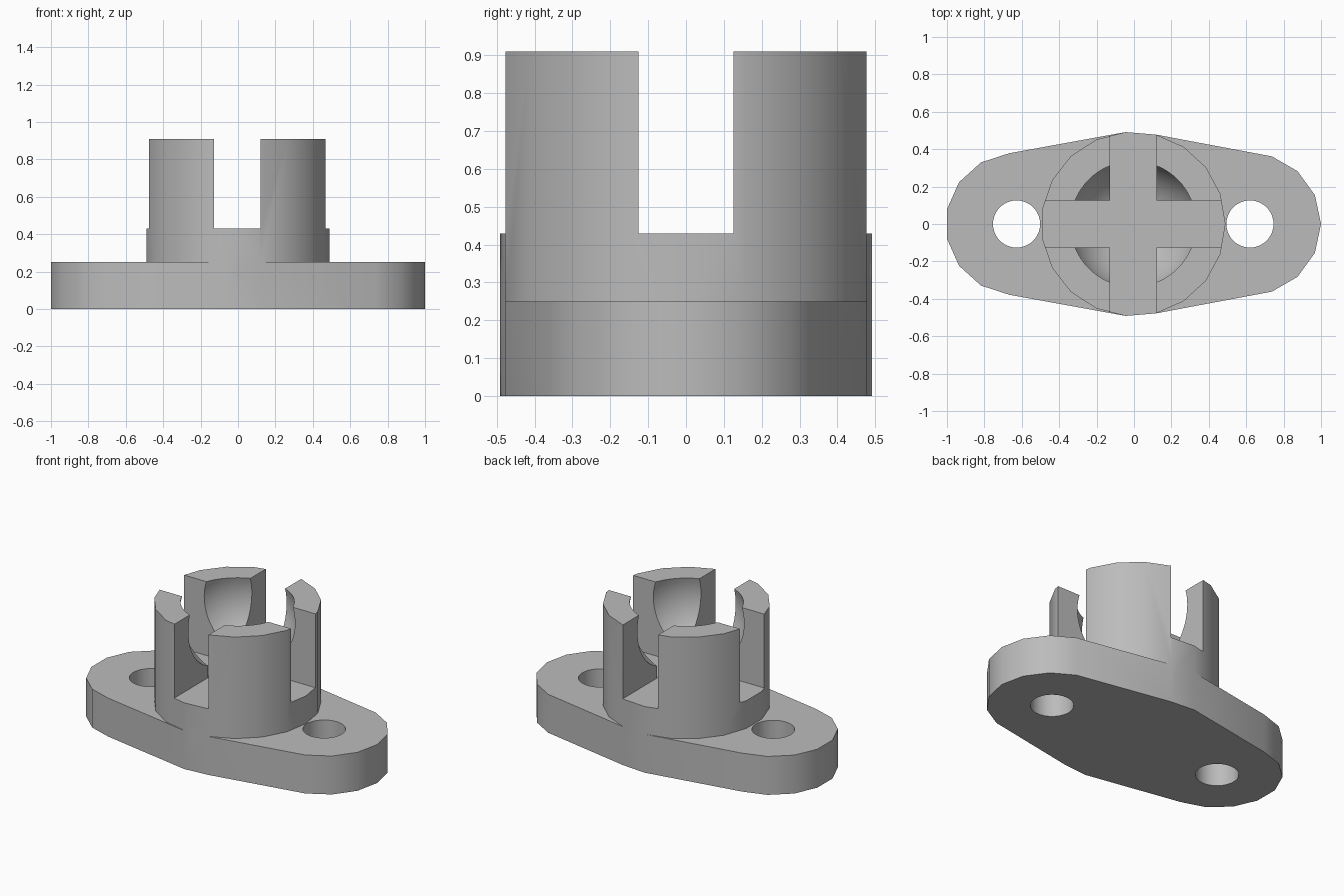
import bpy
import bmesh
import math
from mathutils import Matrix, Vector

if "Cube" in bpy.data.objects:
    bpy.data.objects.remove(bpy.data.objects["Cube"], do_unlink=True)

# Main dimensions
CX = -0.004
HOLE_OFFSET = 0.624
BASE_H, FLOOR_H, TOP_H = 0.25, 0.43, 0.91
POST_R, END_R, HOLE_R = 0.493, 0.38, 0.126
SLOT_W = 0.25
BALL_R, BALL_Z = 0.35, 0.81

grey = bpy.data.materials.new("light grey")
grey.use_nodes = True
grey.diffuse_color = (0.5, 0.5, 0.5, 1)
grey.node_tree.nodes["Principled BSDF"].inputs["Base Color"].default_value = (0.5, 0.5, 0.5, 1)


def make_object(name, bm):
    bmesh.ops.recalc_face_normals(bm, faces=bm.faces)
    mesh = bpy.data.meshes.new(name)
    bm.to_mesh(mesh)
    bm.free()
    mesh.materials.append(grey)
    obj = bpy.data.objects.new(name, mesh)
    bpy.context.collection.objects.link(obj)
    return obj


def ring(x, radius, sides, z):
    return [Vector((x + radius * math.cos(math.tau * i / sides),
                    radius * math.sin(math.tau * i / sides), z)) for i in range(sides)]


def prism(name, x, radius, sides, z0, z1):
    bm = bmesh.new()
    face = bm.faces.new([bm.verts.new(p) for p in ring(x, radius, sides, z0)])
    extruded = bmesh.ops.extrude_face_region(bm, geom=[face])["geom"]
    tops = [v for v in extruded if isinstance(v, bmesh.types.BMVert)]
    bmesh.ops.translate(bm, verts=tops, vec=(0, 0, z1 - z0))
    return make_object(name, bm)


def box(name, centre, size):
    bm = bmesh.new()
    bmesh.ops.create_cube(bm, size=1, matrix=Matrix.Translation(centre) @ Matrix.Diagonal((*size, 1)))
    return make_object(name, bm)


def combine(target, tool, operation):
    # Apply a boolean and discard the tool
    mod = target.modifiers.new(operation.lower(), "BOOLEAN")
    mod.operation, mod.object, mod.solver = operation, tool, "EXACT"
    tool.hide_render = True
    bpy.context.view_layer.objects.active = target
    bpy.ops.object.modifier_apply(modifier=mod.name)
    bpy.data.objects.remove(tool, do_unlink=True)


# Flange plate: rounded ends wrapped tightly around the central post
bm = bmesh.new()
outline = []
for z in (0, BASE_H):
    outline += ring(CX, POST_R, 19, z)
    for side in (-1, 1):
        outline += ring(CX + side * HOLE_OFFSET, END_R, 15, z)
verts = [bm.verts.new(p) for p in outline]
hull = bmesh.ops.convex_hull(bm, input=verts)
bmesh.ops.delete(bm, geom=[v for v in bm.verts if not v.link_faces], context="VERTS")
bmesh.ops.dissolve_limit(bm, angle_limit=0.01, verts=bm.verts, edges=bm.edges)
mount = make_object("socket_mount", bm)

# Central post
combine(mount, prism("post", CX, POST_R, 19, 0, TOP_H), "UNION")

# Screw holes
for side in (-1, 1):
    combine(mount, prism("hole_cutter", CX + side * HOLE_OFFSET, HOLE_R, 40, -0.1, BASE_H + 0.1), "DIFFERENCE")

# Ball socket
bm = bmesh.new()
bmesh.ops.create_uvsphere(bm, u_segments=64, v_segments=32, radius=BALL_R,
                          matrix=Matrix.Translation((CX, 0, BALL_Z)))
combine(mount, make_object("ball_cutter", bm), "DIFFERENCE")

# Crossed slots that split the post into four fingers
slot_z = FLOOR_H + 0.5
for size in ((SLOT_W, 2, 1), (2, SLOT_W, 1)):
    combine(mount, box("slot_cutter", (CX, 0, slot_z), size), "DIFFERENCE")

# Smooth the curved walls, keep edges sharp
bpy.ops.object.select_all(action="DESELECT")
mount.select_set(True)
bpy.context.view_layer.objects.active = mount
bpy.ops.object.shade_smooth_by_angle(angle=math.radians(30))
